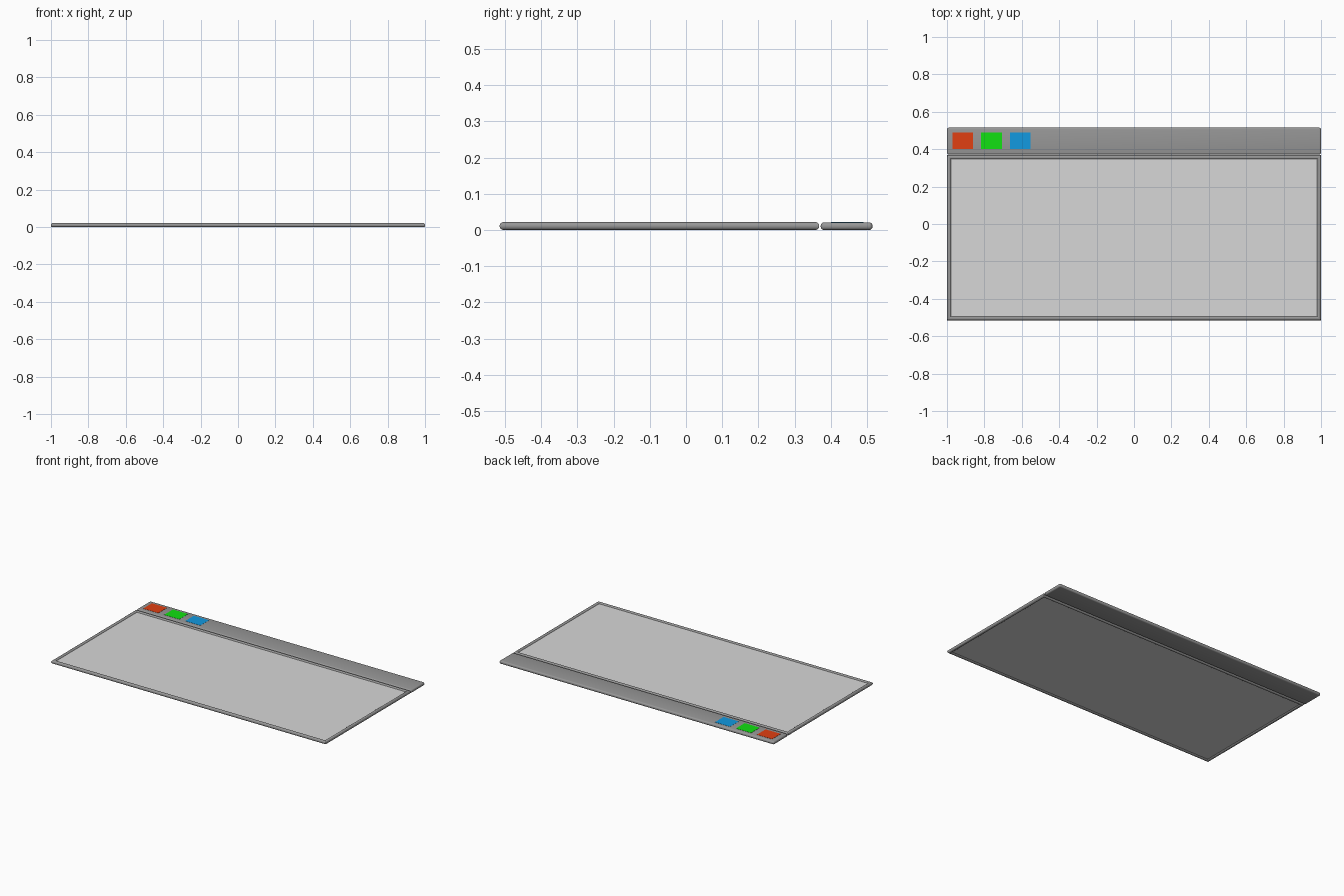
import bpy
import bmesh
import math

if "Cube" in bpy.data.objects:
    bpy.data.objects.remove(bpy.data.objects["Cube"])

THICK = 0.022
R = THICK / 2


def material(name, rgb):
    mat = bpy.data.materials.new(name)
    mat.use_nodes = True
    mat.diffuse_color = (*rgb, 1)
    mat.node_tree.nodes["Principled BSDF"].inputs["Base Color"].default_value = (*rgb, 1)
    return mat


def add_object(name, bm, mat, smooth=False):
    bmesh.ops.recalc_face_normals(bm, faces=bm.faces)
    mesh = bpy.data.meshes.new(name)
    bm.to_mesh(mesh)
    bm.free()
    mesh.materials.append(mat)
    obj = bpy.data.objects.new(name, mesh)
    bpy.context.collection.objects.link(obj)
    if smooth:
        bpy.ops.object.select_all(action="DESELECT")
        obj.select_set(True)
        bpy.context.view_layer.objects.active = obj
        bpy.ops.object.shade_smooth_by_angle(angle=math.radians(40))
    return obj


def box(name, x0, x1, y0, y1, z0, z1, mat, bevel=0):
    bm = bmesh.new()
    bmesh.ops.create_cube(bm, size=1)
    for v in bm.verts:
        v.co = ((x0 + x1) / 2 + v.co.x * (x1 - x0),
                (y0 + y1) / 2 + v.co.y * (y1 - y0),
                (z0 + z1) / 2 + v.co.z * (z1 - z0))
    if bevel:
        bmesh.ops.bevel(bm, geom=bm.edges[:], offset=bevel, segments=4,
                        profile=0.5, affect="EDGES")
    return add_object(name, bm, mat, bool(bevel))


def tube_frame(name, x0, x1, y0, y1, mat, sides=16):
    """Round rail swept around a rectangle with mitred corners."""
    bm = bmesh.new()
    cx, cy = (x0 + x1) / 2, (y0 + y1) / 2
    rings = []
    for sx, sy in ((-1, -1), (1, -1), (1, 1), (-1, 1)):
        ring = []
        for i in range(sides):
            a = math.tau * i / sides
            out = R * math.cos(a) - R
            ring.append(bm.verts.new((cx + sx * ((x1 - x0) / 2 + out),
                                      cy + sy * ((y1 - y0) / 2 + out),
                                      R + R * math.sin(a))))
        rings.append(ring)
    for k in range(4):
        a, b = rings[k], rings[(k + 1) % 4]
        for i in range(sides):
            j = (i + 1) % sides
            bm.faces.new((a[i], b[i], b[j], a[j]))
    return add_object(name, bm, mat, True)


grey = material("mid grey", (0.31, 0.31, 0.31))
light = material("light grey", (0.68, 0.68, 0.68))
red = material("orange red", (0.75, 0.05, 0.006))
green = material("green", (0.006, 0.75, 0.006))
blue = material("blue", (0.006, 0.32, 0.75))

# Main panel with its rail
tube_frame("panel_frame", -1, 1, -0.515, 0.368, grey)
box("panel_sheet", -0.985, 0.985, -0.5, 0.353, 0.007, 0.015, light)

# Header bar along the back
box("header_bar", -1, 1, 0.372, 0.515, 0, THICK - 0.001, grey, bevel=0.009)

# Coloured buttons on the header bar
for i, (label, mat) in enumerate((("red", red), ("green", green), ("blue", blue))):
    x = -0.97 + i * 0.153
    box(label + "_button", x, x + 0.11, 0.4, 0.49, THICK - 0.004, THICK, mat)
